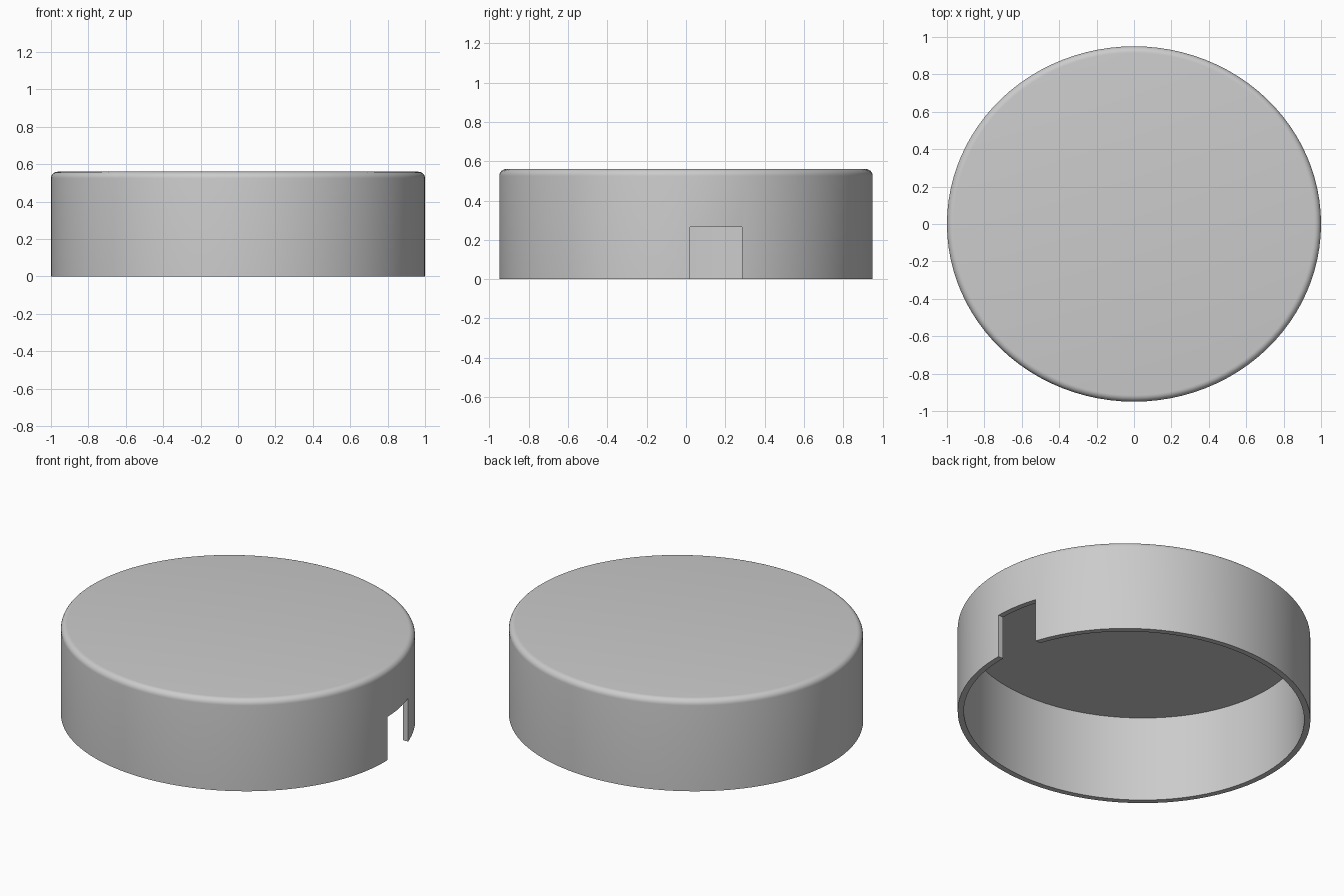
import bpy
import bmesh
import math

default = bpy.data.objects.get("Cube")
if default:
    bpy.data.objects.remove(default, do_unlink=True)

RX, RY, HEIGHT = 1.0, 0.95, 0.56
WALL, ROUND, SIDES, STEPS = 0.034, 0.035, 96, 6

grey = bpy.data.materials.new("light grey")
grey.use_nodes = True
colour = (0.6, 0.6, 0.6, 1.0)
grey.diffuse_color = colour
grey.node_tree.nodes["Principled BSDF"].inputs["Base Color"].default_value = colour


def make_object(name, bm):
    bmesh.ops.recalc_face_normals(bm, faces=bm.faces[:])
    mesh = bpy.data.meshes.new(name)
    bm.to_mesh(mesh)
    bm.free()
    mesh.materials.append(grey)
    obj = bpy.data.objects.new(name, mesh)
    bpy.context.scene.collection.objects.link(obj)
    return obj


def oval_ring(bm, inset, z):
    angles = [2 * math.pi * i / SIDES for i in range(SIDES)]
    return [bm.verts.new(((RX - inset) * math.cos(a), (RY - inset) * math.sin(a), z))
            for a in angles]


# Profile as (inset, height): inner ceiling, rim, outer wall, rounded top edge
profile = [(WALL, HEIGHT - WALL), (WALL, 0), (0, 0)]
for s in range(STEPS + 1):
    a = math.pi / 2 * s / STEPS
    profile.append((ROUND * (1 - math.cos(a)), HEIGHT - ROUND * (1 - math.sin(a))))

# Hollow oval cap
bm = bmesh.new()
rings = [oval_ring(bm, inset, z) for inset, z in profile]
for lower, upper in zip(rings, rings[1:]):
    for i in range(SIDES):
        j = (i + 1) % SIDES
        bm.faces.new((lower[i], lower[j], upper[j], upper[i]))
bm.faces.new(rings[0])
bm.faces.new(rings[-1])
cap = make_object("oval_cap", bm)

# Rectangular notch through the wall on the left side
bm = bmesh.new()
bmesh.ops.create_cube(bm, size=1)
bmesh.ops.scale(bm, vec=(0.4, 0.265, 0.53), verts=bm.verts[:])
bmesh.ops.translate(bm, vec=(1.0, 0.1525, 0), verts=bm.verts[:])
cutter = make_object("notch_cutter", bm)
cutter.hide_render = True

cut = cap.modifiers.new("notch", "BOOLEAN")
cut.operation = "DIFFERENCE"
cut.solver = "EXACT"
cut.object = cutter

bpy.ops.object.select_all(action="DESELECT")
cap.select_set(True)
bpy.context.view_layer.objects.active = cap
bpy.ops.object.modifier_apply(modifier=cut.name)
bpy.data.objects.remove(cutter, do_unlink=True)
bpy.ops.object.shade_smooth_by_angle(angle=math.radians(30))
